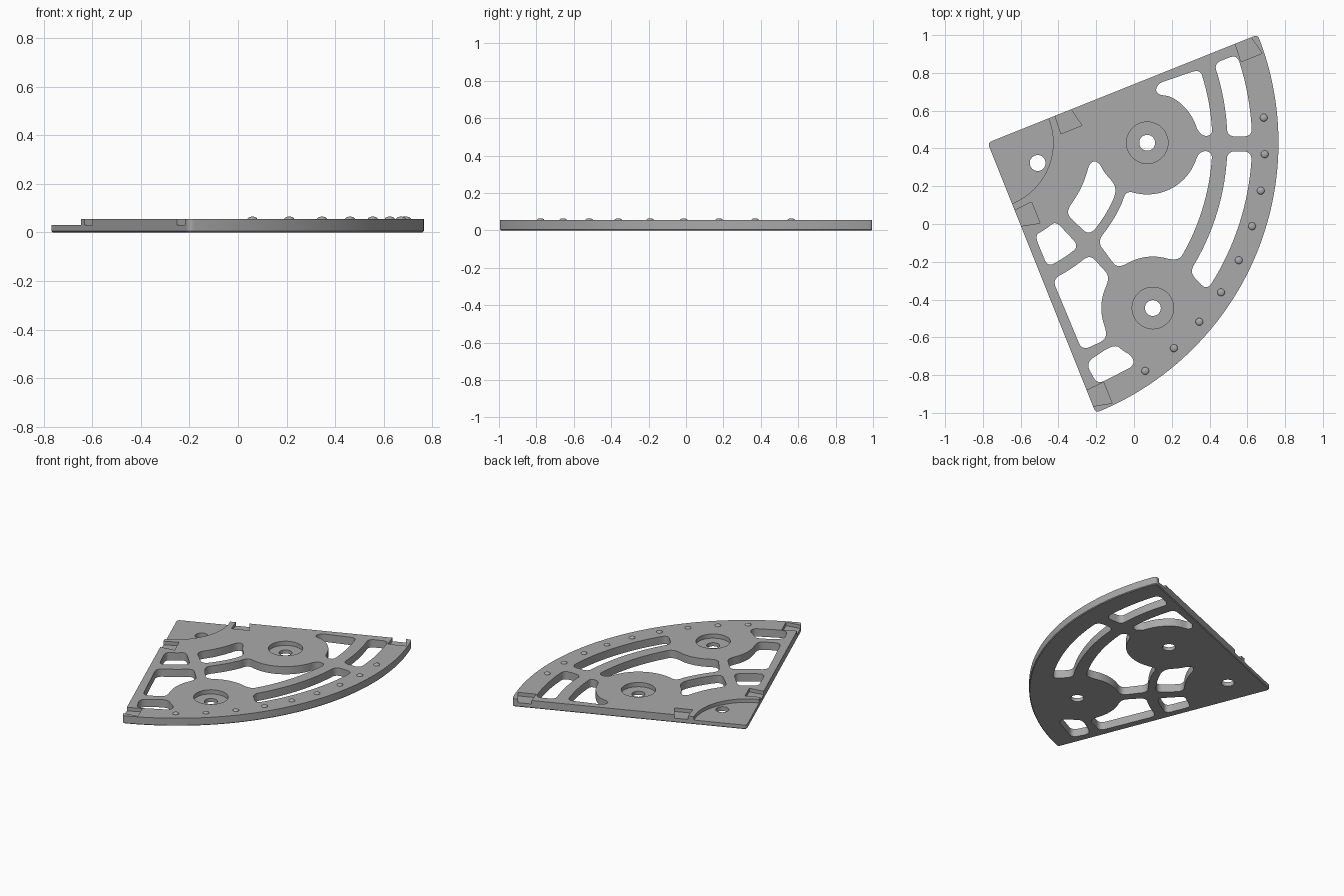
import bpy, bmesh
from math import radians, cos, sin
from mathutils import Vector

if "Cube" in bpy.data.objects:
    bpy.data.objects.remove(bpy.data.objects["Cube"])

APEX = Vector((-0.775, 0.43))     # corner of the quarter sector
RADIUS, HEIGHT, STEP = 1.54, 0.055, 0.03
TOP, LOW = 21.8, -68.2            # directions of the two straight edges
O, HUB1, HUB2 = Vector((0, 0)), Vector((0.845, 0)), Vector((0.875, -0.875))
HUB_R = 0.275

grey = bpy.data.materials.new("plain grey")
grey.use_nodes = True
grey.diffuse_color = (0.4, 0.4, 0.4, 1)
grey.node_tree.nodes["Principled BSDF"].inputs["Base Color"].default_value = (0.4, 0.4, 0.4, 1)


def polar(r, a):
    return Vector((r * cos(radians(a)), r * sin(radians(a))))


def arc(c, r, a0, a1, n=24):
    return [c + polar(r, a0 + (a1 - a0) * i / n) for i in range(n + 1)]


def hub(c, a0, a1):
    return arc(c, HUB_R, a0, a1)


def ring(r, a0, a1):
    return arc(O, r, a0, a1)


def rounded(points, window, step=0.01):
    """Resample a closed outline evenly, then average it to round its corners."""
    pts = [Vector(p) for p in points]
    even = []
    for a, b in zip(pts, pts[1:] + pts[:1]):
        n = max(1, round((b - a).length / step))
        even += [a.lerp(b, i / n) for i in range(n)]
    n, k = len(even), 2 * window + 1
    return [sum((even[(i + j) % n] for j in range(-window, window + 1)), Vector((0, 0))) / k
            for i in range(n)]


def prism(bm, outline, z0, z1):
    """Extrude an outline, given relative to the apex, between two heights."""
    verts = [bm.verts.new((APEX.x + p[0], APEX.y + p[1], z0)) for p in outline]
    base = bm.faces.new(verts)
    base.normal_update()
    if base.normal.z > 0:
        base.normal_flip()
    rim = list(base.edges)
    ext = bmesh.ops.extrude_face_region(bm, geom=[base], use_keep_orig=True)["geom"]
    bmesh.ops.translate(bm, vec=(0, 0, z1 - z0), verts=[v for v in ext if isinstance(v, bmesh.types.BMVert)])
    bmesh.ops.recalc_face_normals(bm, faces=bm.faces)
    return rim


def finish(name, bm):
    mesh = bpy.data.meshes.new(name)
    bm.to_mesh(mesh)
    bm.free()
    mesh.materials.append(grey)
    obj = bpy.data.objects.new(name, mesh)
    bpy.context.collection.objects.link(obj)
    return obj


def activate(obj):
    bpy.ops.object.select_all(action='DESELECT')
    obj.select_set(True)
    bpy.context.view_layer.objects.active = obj


# Quarter-sector plate with a chamfered lower rim
bm = bmesh.new()
rim = prism(bm, rounded([O] + arc(O, RADIUS, LOW, TOP, 90), 2), 0, HEIGHT)
bmesh.ops.bevel(bm, geom=rim, offset=0.005, segments=1, affect='EDGES')
plate = finish("sector_plate", bm)

# Rounded windows between the hubs, rings and spokes
windows = [
    ring(1.27, 1.5, 19.3) + ring(1.40, 19.5, 1.4),
    ring(1.27, -2, -32.7) + ring(1.40, -34, -1.9),
    ring(1.19, 1.6, 19.1) + [(0.89, 0.31), (0.89, 0.25)] + hub(HUB1, 68, 8),
    hub(HUB1, -9, -115) + ring(0.78, -22, -42) + hub(HUB2, 132, 62) + ring(1.19, -31.5, -2.1),
    ring(0.55, -42, -9) + hub(HUB1, 202, 229) + ring(0.73, -20, -42.5),
    ring(0.55, -49, -63) + ring(0.73, -64.2, -48.5),
    ring(0.80, -64.6, -47.5) + hub(HUB2, 144, 210) + [(0.63, -1.04), (0.50, -1.10)],
    [(0.52, -1.165), (0.655, -1.075)] + hub(HUB2, 226, 245) + [(0.785, -1.175), (0.58, -1.28)],
]
bm = bmesh.new()
for w in windows:
    prism(bm, rounded(w, 4), -0.1, 0.2)
# Three bolt holes
for c in (HUB1, HUB2, Vector((0.265, -0.107))):
    prism(bm, arc(c, 0.042, 0, 348.75, 31), -0.1, 0.2)
through = finish("through_cutter", bm)

# Lowered apex, hub counterbores and dovetail notches
bm = bmesh.new()
prism(bm, arc(O, 0.347, 0, 355, 71), STEP, 0.2)
for c in (HUB1, HUB2):
    prism(bm, arc(c, 0.11, 0, 352.5, 47), 0.025, 0.2)
dovetail = [(0.387, -0.03), (0.378, 0.10), (0.498, 0.10), (0.468, -0.03)]
for angle, side in ((TOP, -1), (LOW, 1)):
    along, inward = polar(1, angle), polar(1, angle + 90 * side)
    for shift in (0, 1.027):
        prism(bm, [along * (u + shift) + inward * p for u, p in dovetail], STEP, 0.2)
pockets = finish("pocket_cutter", bm)

activate(plate)
for cutter in (through, pockets):
    cutter.hide_render = True
    mod = plate.modifiers.new("cut", 'BOOLEAN')
    mod.operation, mod.solver, mod.object = 'DIFFERENCE', 'EXACT', cutter
    bpy.ops.object.modifier_apply(modifier=mod.name)
for cutter in (through, pockets):
    bpy.data.objects.remove(cutter)
bpy.ops.object.shade_smooth_by_angle(angle=radians(30))

# Row of small domes along the curved rim
for i in range(9):
    p = APEX + polar(1.468, 5.2 - 7.57 * i)
    bpy.ops.mesh.primitive_uv_sphere_add(segments=20, ring_count=12, radius=0.02,
                                         location=(p.x, p.y, HEIGHT))
    dome = bpy.context.object
    dome.name = f"rim_dome_{i + 1}"
    dome.scale.z = 0.5
    dome.data.materials.append(grey)
    bpy.ops.object.shade_smooth()
